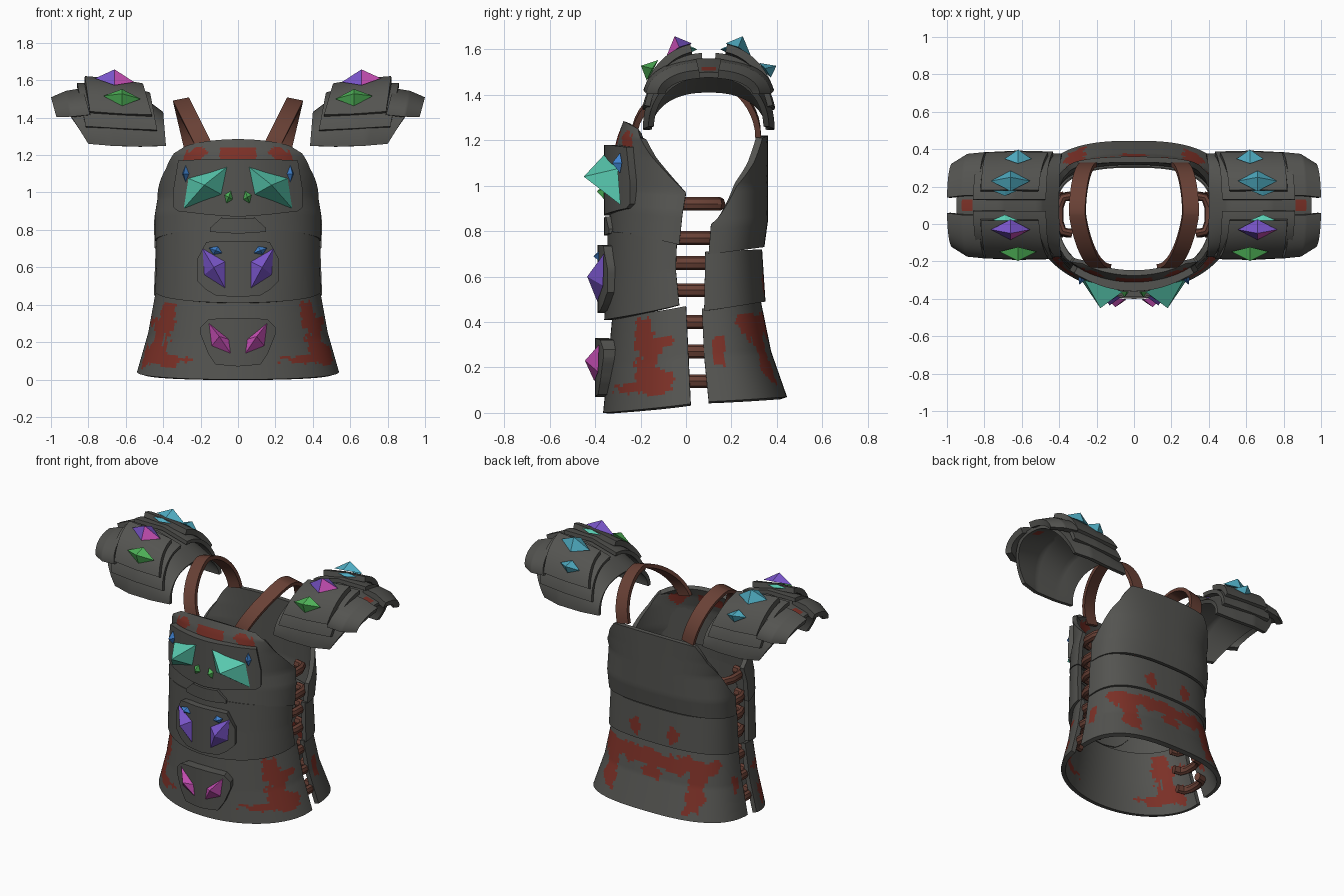
import bpy, bmesh, math
from mathutils import Vector, noise

if "Cube" in bpy.data.objects:
    bpy.data.objects.remove(bpy.data.objects["Cube"])

def material(name, *rgb):
    m = bpy.data.materials.new(name)
    m.diffuse_color = (*rgb, 1)
    m.use_nodes = True
    m.node_tree.nodes["Principled BSDF"].inputs["Base Color"].default_value = m.diffuse_color
    return m

GREY = material("dark grey iron", .088, .088, .081)
RUST = material("red rust", .20, .030, .020)
BROWN = material("brown leather", .14, .052, .036)
TEAL = material("teal crystal", .10, .60, .44)
PURPLE = material("purple crystal", .19, .09, .58)
PINK = material("magenta crystal", .58, .08, .47)
GREEN = material("green crystal", .08, .46, .10)
CYAN = material("cyan crystal", .08, .42, .55)
BLUE = material("blue crystal", .05, .22, .62)

def finish(name, bm, mats, thick=0, mirror=False, smooth=True):
    me = bpy.data.meshes.new(name)
    bm.to_mesh(me)
    bm.free()
    for m in mats:
        me.materials.append(m)
    ob = bpy.data.objects.new(name, me)
    bpy.context.collection.objects.link(ob)
    if thick:
        s = ob.modifiers.new("thickness", 'SOLIDIFY')
        s.thickness, s.offset = thick, -1
    if mirror:
        ob.modifiers.new("mirror", 'MIRROR').use_mirror_merge = False
    dg = bpy.context.evaluated_depsgraph_get()
    ob.data = bpy.data.meshes.new_from_object(ob.evaluated_get(dg))
    ob.modifiers.clear()
    if smooth:
        for p in ob.data.polygons:
            p.use_smooth = True
        ob.data.set_sharp_from_angle(angle=math.radians(32))
    return ob

def sheet(name, pts, ref, thick, mats=(GREY,), mirror=False, rule=None):
    """Grid of points turned into a thick plate; normals point away from ref."""
    bm = bmesh.new()
    vs = [[bm.verts.new(p) for p in row] for row in pts]
    for a, b in zip(vs, vs[1:]):
        for i in range(len(a) - 1):
            f = bm.faces.new((a[i], a[i + 1], b[i + 1], b[i]))
            if rule and rule(f.calc_center_median()):
                f.material_index = 1
    bm.normal_update()
    ref = Vector(ref)
    if sum(f.normal.dot(f.calc_center_median() - ref) * f.calc_area() for f in bm.faces) < 0:
        bmesh.ops.reverse_faces(bm, faces=bm.faces[:])
    return finish(name, bm, mats, thick, mirror)

def dense(rows, total):
    """Linear in-between rows."""
    sub = max(1, total // (len(rows) - 1))
    out = []
    for a, b in zip(rows, rows[1:]):
        out += [[p + (q - p) * k / sub for p, q in zip(a, b)] for k in range(sub)]
    return out + [list(rows[-1])]

def power(v, p):
    return math.copysign(abs(v) ** p, v)

# ---- body tiers: row = (z centre, z edge, half width, y centre, y edge, sweep) ----
def tier(name, rows, p, rule=None, n=96):
    pts = []
    for zc, ze, w, yf, ye, sweep in dense(rows, 30):
        row = []
        for i in range(n + 1):
            a = math.radians(sweep) * (2 * i / n - 1)
            c = max(0, math.cos(a))
            k = 1 - (i * 2 / n - 1) ** 2
            row.append((w * power(math.sin(a), p), ye + (yf - ye) * c ** p, ze + (zc - ze) * k))
        pts.append(row)
    sheet(name, pts, (0, .04, rows[0][0] + .15), .03, (GREY, RUST), rule=rule)

def rough(c):
    c = Vector((abs(c.x), c.y, c.z))
    return .04 * noise.noise(c * 11) + .02 * noise.noise(c * 35)

def rust_front(c):
    x, z = abs(c.x) + rough(c), c.z + rough(c + Vector((3, 0, 0)))
    return (.22 < x < .5 and .08 < z < .08 + .33 * (x - .18)) or \
        (abs(x - .49 + .33 * z) < .045 and .1 < z < .40)

def rust_back(c):
    x, z = abs(c.x) + rough(c), c.z + rough(c + Vector((3, 0, 0)))
    return (x < .4 and .34 < z < .43) or (.26 < x < .37 and .12 < z < .4) or (x < .06 and .26 < z < .4) \
        or (c.y < .17 and abs(z - .27) < .06 and c.y > .115)

def rust_mid(c):
    return math.hypot((abs(c.x) - .14), c.z - .57) + rough(c) < .04

def rust_chest(c):
    return (abs(c.x) + rough(c) < .08 and 1.17 < c.z < 1.24) or \
        math.hypot(abs(c.x) - .23, c.z - 1.19) + rough(c) < .04

tier("front_skirt", [(0, .04, .54, -.365, .02, 90), (.2, .25, .48, -.345, .01, 90),
                     (.42, .47, .44, -.325, 0, 90)], 1, rust_front)
tier("front_belly", [(.41, .475, .445, -.36, -.03, 90), (.6, .63, .435, -.35, -.045, 90),
                     (.80, .76, .435, -.345, -.04, 90)], 1)
tier("front_chest", [(.80, .74, .445, -.34, -.03, 90), (.90, .88, .445, -.335, -.015, 90),
                     (.98, .97, .43, -.335, 0, 90), (1.13, 1.13, .435, -.325, 0, 62),
                     (1.22, 1.21, .46, -.30, 0, 48), (1.285, 1.25, .43, -.275, 0, 40)], 1, rust_chest)
tier("back_skirt", [(.07, .05, .53, .445, .10, 90), (.27, .25, .475, .375, .08, 90),
                    (.49, .46, .44, .33, .07, 90)], .75, rust_back)
tier("back_middle", [(.49, .45, .45, .35, .08, 90), (.72, .71, .44, .335, .085, 90)], .75, rust_mid)
tier("back_upper", [(.73, .70, .445, .345, .10, 90), (.84, .83, .45, .36, .11, 90),
                    (1.0, 1.0, .44, .36, .10, 68), (1.1, 1.1, .47, .36, .10, 46),
                    (1.22, 1.21, .53, .36, .10, 28)], .75)

# ---- raised front panels: outline of (x, z low, z high) on a curved face ----
def panel(name, half, y0, bend, thick):
    cols = [(-x, a, b) for x, a, b in half[:0:-1]] + list(half)
    pts = [[(x, y0 + bend * x * x, a + (b - a) * k / 4) for k in range(5)] for x, a, b in dense(cols, 24)]
    sheet(name, pts, (0, .5, half[0][1]), thick)

panel("chest_panel", [(0, .87, 1.18), (.15, .88, 1.18), (.32, .90, 1.17), (.345, .92, 1.02)], -.36, .95, .06)
panel("belly_panel", [(0, .44, .74), (.12, .45, .74), (.17, .48, .735), (.22, .53, .64)], -.39, .9, .07)
panel("skirt_panel", [(0, .07, .33), (.12, .08, .325), (.16, .14, .32), (.20, .24, .28)], -.40, .9, .06)
panel("belly_top_lip", [(0, .78, .86), (.09, .785, .865), (.15, .79, .81)], -.36, .9, .04)

# ---- crystals ----
def gem(name, corners, apex, mats, mirror=True):
    bm = bmesh.new()
    c = [bm.verts.new(p) for p in corners]
    top = bm.verts.new(apex)
    for i in range(4):
        bm.faces.new((c[i], c[(i + 1) % 4], top)).material_index = i % len(mats)
    bm.faces.new(c)
    bmesh.ops.recalc_face_normals(bm, faces=bm.faces[:])
    finish(name, bm, mats, mirror=mirror, smooth=False)

def front_gem(name, xz, y0, apex, mat):
    gem(name, [(x, y0 + .92 * x * x, z) for x, z in xz], apex, (mat,))

def diamond(name, c, u, v, n, mats, mirror=True):
    c, u, v, n = map(Vector, (c, u, v, n))
    gem(name, [c - u, c + v, c + u, c - v], c + n, mats, mirror)

front_gem("chest_crystals", [(.29, .915), (.265, 1.075), (.06, 1.135), (.09, .99)], -.365, (.18, -.45, 1.04), TEAL)
front_gem("belly_crystals", [(.19, .70), (.07, .63), (.07, .49), (.18, .56)], -.395, (.13, -.435, .60), PURPLE)
front_gem("skirt_crystals", [(.155, .30), (.05, .215), (.04, .14), (.14, .18)], -.405, (.10, -.445, .23), PINK)
diamond("chest_side_crystals", (.28, -.29, 1.10), (.018, .008, 0), (0, 0, .045), (.012, -.035, 0), (BLUE,))
diamond("chest_small_crystals", (.05, -.362, .975), (.022, 0, .012), (-.012, 0, .033), (0, -.03, 0), (GREEN,))
diamond("belly_small_crystals", (.12, -.383, .69), (.036, 0, .014), (-.012, 0, .022), (0, -.025, 0), (BLUE,))

# ---- shoulder guards: station = (x top, x bottom, z top, z bottom, half depth) ----
def arch(name, stations, t0, t1, thick, rule=None):
    pts = []
    for xt, xb, zt, zb, r in dense(stations, 24):
        row = []
        for i in range(41):
            t = math.radians(t0 + (t1 - t0) * i / 40)
            c = max(0, math.cos(t))
            row.append((xb + (xt - xb) * c, .1 + r * power(math.sin(t), .85), zb + (zt - zb) * c))
        pts.append(row)
    sheet(name, pts, (.65, .1, 1.1), thick, (GREY, RUST), True, rule)

arch("shoulder_base", [(.40, .385, 1.43, 1.25, .275), (.50, .52, 1.505, 1.245, .285),
                       (.72, .68, 1.56, 1.25, .29), (.95, .80, 1.50, 1.26, .265)], -90, 90, .025,
     lambda c: .86 < c.x < .93 and abs(c.y - .1) < .03)
for s, side in ((-1, "front"), (1, "back")):
    arch("shoulder_layer_" + side, [(.47, .42, 1.535, 1.27, .295), (.65, .62, 1.585, 1.265, .30),
                                    (.86, .80, 1.585, 1.28, .29)], s * 4, s * 76, .025)
    arch("shoulder_plate_" + side, [(.51, .42, 1.59, 1.28, .31), (.64, .62, 1.615, 1.27, .315),
                                    (.82, .77, 1.63, 1.28, .31)], s * 12, s * 64, .035)
    arch("shoulder_flap_" + side, [(.83, .79, 1.56, 1.41, .285), (.92, .89, 1.545, 1.40, .275),
                                   (1.0, .97, 1.51, 1.40, .225)], s * 8, s * 88, .04)
    # upper crystals: the front ones have one magenta facet, on the right side of each
    for m in (-1, 1):
        diamond("shoulder_upper_crystal_%s_%s" % (side, "right" if m > 0 else "left"),
                (m * .66, .1 + s * .13, 1.6), (.105, 0, m * .01), (0, -s * .055, .027),
                (0, s * .02, .058), (PURPLE, PURPLE, PINK, PURPLE) if s < 0 else (CYAN,), False)
    k = 1 if s < 0 else .72
    diamond("shoulder_lower_crystals_" + side, (.62, .1 + s * .248, 1.508), (.10 * k, 0, .008),
            (0, -s * .025, .045 * k), (0, s * .05, .02), (GREEN,) if s < 0 else (CYAN,))
    diamond("shoulder_slivers_" + side, (.69, .1 + s * .08, 1.60), (.07, 0, .005),
            (0, 0, .014), (0, -s * .03, 0), (TEAL if s < 0 else CYAN,))

# ---- leather shoulder straps ----
pts = []
for i in range(25):
    t = math.radians(-90 + 180 * i / 24)
    c, q = math.cos(t), abs(math.sin(t))
    x, y = (.165 + .14 * c, .06 - .30 * q ** 1.5) if t < 0 else (.24 + .065 * c, .06 + .27 * q ** 1.1)
    pts.append([(x + d, y, 1.22 + .28 * c - d * .2) for d in (-.043, 0, .043)])
sheet("shoulder_straps", pts, (.25, .04, 1.2), .025, (BROWN,), True)

# ---- side lacing: bent leather loops tucked behind the plate edges ----
for k, (z, x) in enumerate([(.92, .40), (.77, .41), (.66, .405), (.54, .405), (.40, .42), (.27, .445), (.14, .475)]):
    path = [(x - .07, -.05), (x - .02, -.04), (x, .01), (x, .09), (x - .02, .14), (x - .07, .15)]
    bm = bmesh.new()
    rings = []
    for j, (px, py) in enumerate(path):
        a, b = path[max(0, j - 1)], path[min(5, j + 1)]
        d = Vector((b[0] - a[0], b[1] - a[1], 0)).normalized()
        side = Vector((d.y, -d.x, 0)) * .024
        rings.append([bm.verts.new(Vector((px, py, z)) + side * math.cos(q * math.pi / 4)
                      + Vector((0, 0, .03)) * math.sin(q * math.pi / 4)) for q in range(8)])
    for a, b in zip(rings, rings[1:]):
        for q in range(8):
            bm.faces.new((a[q], a[(q + 1) % 8], b[(q + 1) % 8], b[q]))
    bm.faces.new(rings[0])
    bm.faces.new(rings[-1])
    bmesh.ops.recalc_face_normals(bm, faces=bm.faces[:])
    finish("side_lacing_%d" % (k + 1), bm, (BROWN,), mirror=True)
